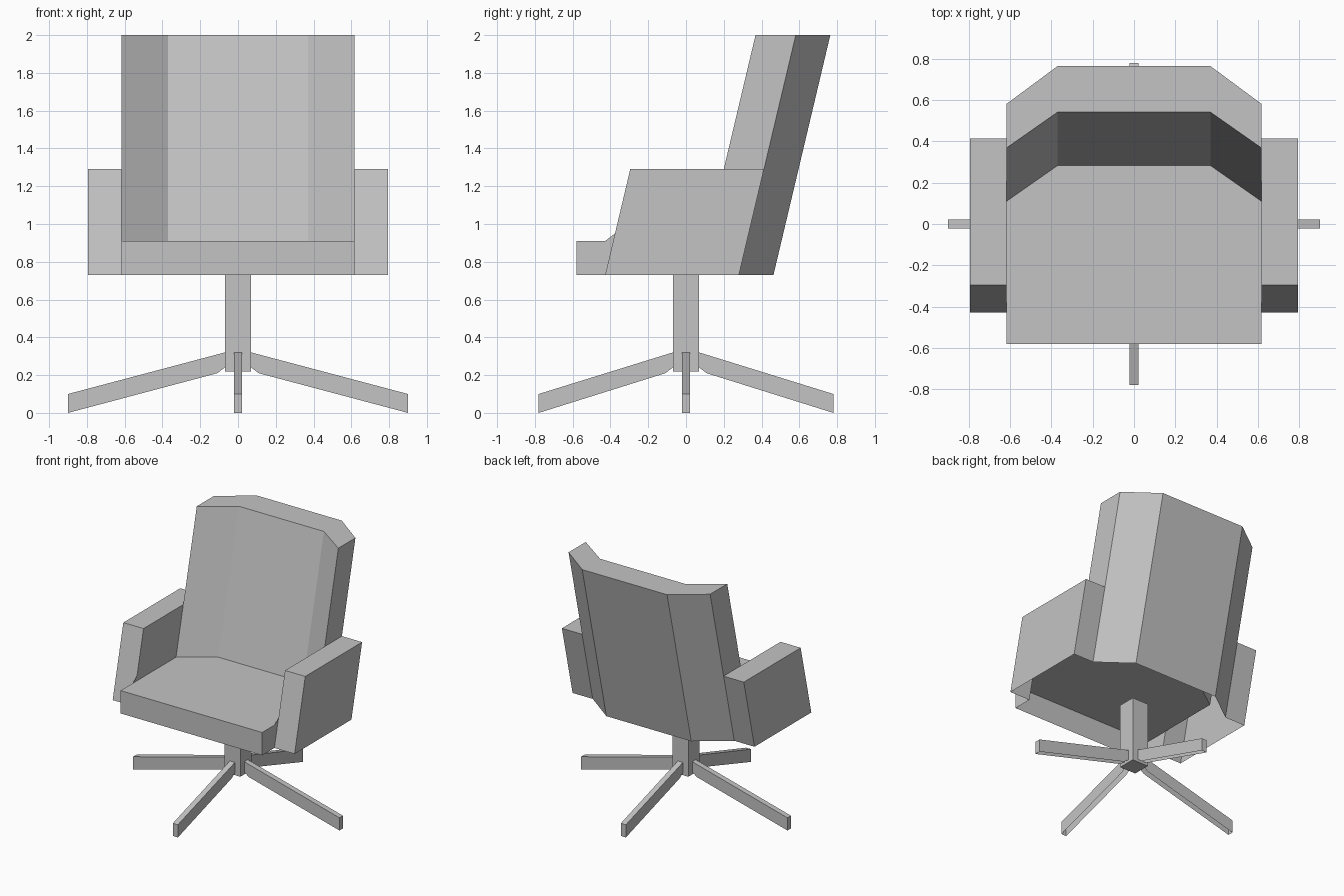
import bpy
import bmesh
from mathutils import Vector

cube = bpy.data.objects.get("Cube")
if cube:
    bpy.data.objects.remove(cube, do_unlink=True)

grey = bpy.data.materials.new("plain grey")
grey.use_nodes = True
colour = (0.55, 0.55, 0.55, 1)
grey.diffuse_color = colour
grey.node_tree.nodes["Principled BSDF"].inputs["Base Color"].default_value = colour

# Shared measurements
BOTTOM, SEAT, ARM, TOP = 0.73, 0.91, 1.29, 2.0
SIDE, BEND, OUTER = 0.617, 0.37, 0.793
FRONT = -0.58
LEAN = 0.237
HUB, HUB_LOW = 0.07, 0.22
LEFT, RIGHT = Vector((1, 0, 0)), Vector((-1, 0, 0))
FORE, AFT = Vector((0, -1, 0)), Vector((0, 1, 0))
UP, DOWN = Vector((0, 0, 1)), Vector((0, 0, -1))


def lean(x, y, z):
    """Point at height z on an upright that leans back from y at the bottom."""
    return Vector((x, y + LEAN * (z - BOTTOM), z))


def panels(name, faces, mirror=True):
    """Open shell of flat panels, each given as (outward direction, corners)."""
    bm = bmesh.new()
    for outward, corners in faces:
        face = bm.faces.new([bm.verts.new(c) for c in corners])
        face.normal_update()
        if face.normal.dot(outward) < 0:
            face.normal_flip()
    bmesh.ops.remove_doubles(bm, verts=bm.verts, dist=0.0005)
    mesh = bpy.data.meshes.new(name)
    bm.to_mesh(mesh)
    bm.free()
    mesh.materials.append(grey)
    obj = bpy.data.objects.new(name, mesh)
    bpy.context.collection.objects.link(obj)
    if mirror:
        obj.modifiers.new("mirror", "MIRROR")
    return obj


def wall(outward, p, q, low, high):
    """Leaning panel between two plan points."""
    return outward, [lean(*p, low), lean(*q, low), lean(*q, high), lean(*p, high)]


# Plan outline of the backrest, from the middle to the side
front_mid, front_bend, front_side = (0, 0.24), (BEND, 0.24), (SIDE, 0.067)
back_mid, back_bend, back_side = (0, 0.463), (BEND, 0.463), (SIDE, 0.28)
outline = [front_mid, front_bend, front_side, back_side, back_bend, back_mid]

panels("backrest", [
    wall(FORE, front_mid, front_bend, SEAT, TOP),
    wall(FORE, front_bend, front_side, SEAT, TOP),
    wall(AFT, back_mid, back_bend, BOTTOM, TOP),
    wall(AFT, back_bend, back_side, BOTTOM, TOP),
    wall(LEFT, front_side, back_side, ARM, TOP),
    (UP, [lean(*p, TOP) for p in outline]),
])

# Arm rests, hollow underneath
arm_y, corner_z = -0.428, 0.95
arm_front, arm_front_out = (SIDE, arm_y), (OUTER, arm_y)
arm_back_out = (OUTER, back_side[1])
panels("arm_rests", [
    wall(LEFT, arm_front_out, arm_back_out, BOTTOM, ARM),
    wall(FORE, arm_front, arm_front_out, BOTTOM, ARM),
    wall(AFT, back_side, arm_back_out, BOTTOM, ARM),
    wall(RIGHT, arm_front, front_side, SEAT, ARM),
    (UP, [lean(*p, ARM) for p in (arm_front, arm_front_out, arm_back_out, back_side)]),
])

# Seat, open underneath, with side cheeks running into the arms
panels("seat", [
    (UP, [(0, FRONT, SEAT), (SIDE, FRONT, SEAT), lean(*front_side, SEAT),
          lean(*front_bend, SEAT), lean(*front_mid, SEAT)]),
    (FORE, [(0, FRONT, BOTTOM), (SIDE, FRONT, BOTTOM), (SIDE, FRONT, SEAT), (0, FRONT, SEAT)]),
    (LEFT, [(SIDE, FRONT, BOTTOM), lean(*arm_front, BOTTOM), lean(*arm_front, corner_z),
            (SIDE, arm_y, SEAT), (SIDE, FRONT, SEAT)]),
])

# Square column
corners = [(-HUB, -HUB), (HUB, -HUB), (HUB, HUB), (-HUB, HUB)]
column = [(UP, [(x, y, BOTTOM) for x, y in corners]),
          (DOWN, [(x, y, HUB_LOW) for x, y in corners])]
for i, outward in enumerate((FORE, LEFT, AFT, RIGHT)):
    (ax, ay), (bx, by) = corners[i], corners[(i + 1) % 4]
    column.append((outward, [(ax, ay, HUB_LOW), (bx, by, HUB_LOW),
                             (bx, by, BOTTOM), (ax, ay, BOTTOM)]))
panels("column", column, mirror=False)


# Four sloping channel-shaped legs
def leg(name, along, reach):
    across = along.cross(UP)
    half = 0.022
    profile = [(HUB, 0.32), (reach, 0.1), (reach, 0), (0.11, 0.21), (HUB, 0.24)]

    def rim(side):
        return [along * d + UP * z + across * side * half for d, z in profile]

    a, b = rim(-1), rim(1)
    panels(name, [
        (-across, a),
        (across, b),
        (UP, [a[0], a[1], b[1], b[0]]),
        (along, [a[1], a[2], b[2], b[1]]),
    ], mirror=False)


for name, along, reach in (("left_leg", LEFT, 0.9), ("right_leg", RIGHT, 0.9),
                           ("front_leg", FORE, 0.78), ("back_leg", AFT, 0.78)):
    leg(name, along, reach)
